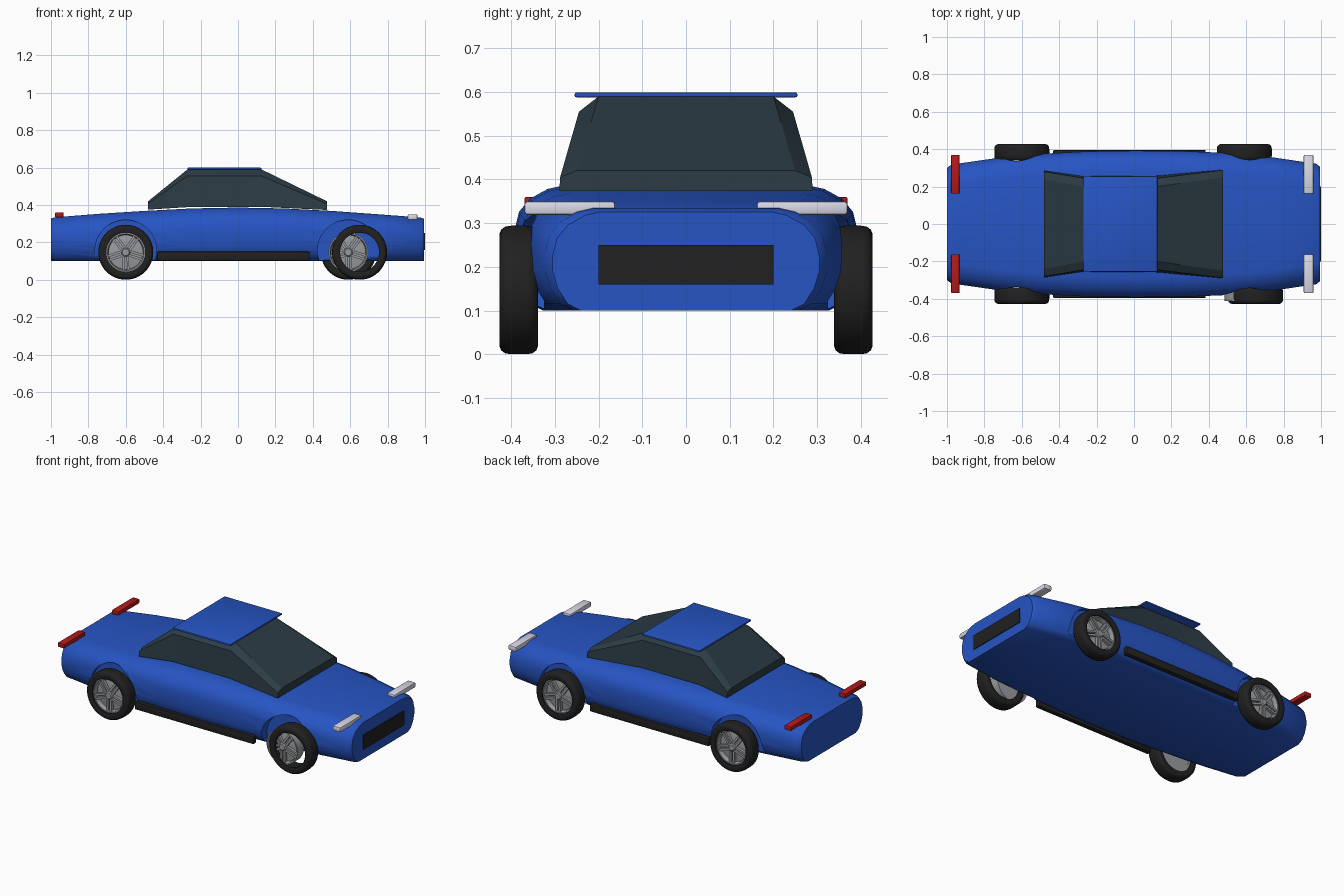
import bpy, bmesh, math
from mathutils import Matrix, Vector

if "Cube" in bpy.data.objects:
    bpy.data.objects.remove(bpy.data.objects["Cube"])


def material(name, rgb):
    m = bpy.data.materials.new(name)
    m.diffuse_color = (*rgb, 1)
    m.use_nodes = True
    m.node_tree.nodes["Principled BSDF"].inputs["Base Color"].default_value = m.diffuse_color
    return m


BLUE = material("blue_paint", (0.02, 0.09, 0.55))
GLASS = material("dark_glass", (0.025, 0.045, 0.06))
BLACK = material("black_rubber", (0.015, 0.015, 0.016))
RED = material("red_lens", (0.45, 0.01, 0.01))
WHITE = material("pale_lens", (0.7, 0.7, 0.8))
METAL = material("rim_metal", (0.32, 0.33, 0.35))


def finish(bm, name, mat, angle=35):
    bmesh.ops.recalc_face_normals(bm, faces=bm.faces)
    me = bpy.data.meshes.new(name)
    bm.to_mesh(me)
    bm.free()
    ob = bpy.data.objects.new(name, me)
    bpy.context.collection.objects.link(ob)
    if mat:
        me.materials.append(mat)
    smooth(ob, angle)
    return ob


def smooth(ob, angle=35):
    bpy.ops.object.select_all(action='DESELECT')
    bpy.context.view_layer.objects.active = ob
    ob.select_set(True)
    bpy.ops.object.shade_smooth_by_angle(angle=math.radians(angle))


def box(name, x, y, z, mat, bevel=0.0):
    bm = bmesh.new()
    size = [b - a for a, b in (x, y, z)]
    mid = [(a + b) / 2 for a, b in (x, y, z)]
    bmesh.ops.create_cube(bm, size=1, matrix=Matrix.Translation(mid) @ Matrix.Diagonal((*size, 1)))
    if bevel:
        bmesh.ops.bevel(bm, geom=bm.edges[:], offset=bevel, segments=2, profile=0.5, affect='EDGES')
    return finish(bm, name, mat)


def loft(name, sections, mat, angle):
    """sections: list of (x, half profile from top to bottom), mirrored in y"""
    bm = bmesh.new()
    rings = []
    for x, half in sections:
        pts = [(y, z) for y, z in half] + [(-y, z) for y, z in reversed(half)]
        rings.append([bm.verts.new((x, y, z)) for y, z in pts])
    n = len(rings[0])
    for a, b in zip(rings, rings[1:]):
        for i in range(n):
            bm.faces.new((a[i], a[(i + 1) % n], b[(i + 1) % n], b[i]))
    bm.faces.new(rings[0])
    bm.faces.new(rings[-1])
    return finish(bm, name, mat, angle)


def lathe(bm, profile, centre, side, closed=True, n=48):
    """spin (radius, depth) points round the axle"""
    rings = []
    for i in range(n):
        a = math.tau * i / n
        rings.append([bm.verts.new((centre[0] + r * math.cos(a), side * d, centre[1] + r * math.sin(a)))
                      for r, d in profile])
    k = len(profile)
    for i in range(n):
        a, b = rings[i], rings[(i + 1) % n]
        for j in range(k if closed else k - 1):
            bm.faces.new((a[j], a[(j + 1) % k], b[(j + 1) % k], b[j]))
    if not closed:
        bm.faces.new([r[0] for r in rings])
        bm.faces.new([r[-1] for r in rings])


# Body shell: x, half width, top height
stations = [(-1, .30, .328), (-.975, .318, .334), (-.75, .35, .352), (-.5, .375, .368), (-.25, .388, .381),
            (0, .392, .386), (.25, .39, .381), (.5, .38, .368), (.75, .355, .350), (.975, .322, .333),
            (.995, .305, .326)]
body_sections = []
for x, w, t in stations:
    body_sections.append((x, [(w - .11, t), (w - .075, t - .008), (w - .035, t - .03), (w - .01, t - .06),
                              (w, t - .1), (w, .19), (w - .012, .15), (w - .035, .115), (w - .065, .1)]))
body = loft("body", body_sections, BLUE, 40)

# Wheel arch recesses
bm = bmesh.new()
for x in (-.6, .59):
    for s in (-1, 1):
        lathe(bm, [(.165, .325), (.165, .5)], (x, .155), s, closed=False)
cutter = finish(bm, "arch_cutter", None)
mod = body.modifiers.new("arches", 'BOOLEAN')
mod.operation, mod.solver, mod.object = 'DIFFERENCE', 'EXACT', cutter
bpy.context.view_layer.objects.active = body
bpy.ops.object.modifier_apply(modifier=mod.name)
bpy.data.objects.remove(cutter)
smooth(body, 40)

# Cabin glass, waisted below the roof
cabin = [(-.48, [(.24, .42), (.28, .408), (.285, .375)]),
         (-.27, [(.20, .59), (.245, .555), (.255, .388)]),
         (.125, [(.20, .59), (.245, .555), (.258, .390)]),
         (.475, [(.25, .42), (.288, .405), (.29, .373)])]
loft("cabin_glass", cabin, GLASS, 25)
box("roof", (-.27, .125), (-.255, .255), (.588, .599), BLUE, .004)

# Grille, lights and skirts
box("grille", (.985, 1.0), (-.2, .2), (.16, .25), BLACK)
for s, side in ((-1, "right"), (1, "left")):
    lamp_y = sorted((s * .162, s * .37))
    box("headlight_" + side, (.907, .96), lamp_y, (.319, .35), WHITE, .007)
    box("taillight_" + side, (-.978, -.933), lamp_y, (.333, .36), RED, .005)
    box("skirt_" + side, (-.432, .383), sorted((s * .365, s * .396)), (.102, .15), BLACK, .006)

# Wheels
TYRE = [(.104, .345), (.128, .339), (.138, .342), (.145, .352), (.147, .366), (.147, .40),
        (.145, .414), (.138, .423), (.128, .427), (.104, .420)]
RING = [(.106, .35), (.106, .412), (.098, .412), (.092, .40), (.092, .35)]
DISC = [(.093, .352), (.093, .385), (.05, .392), (.024, .394)]
HUB = [(.024, .385), (.024, .408), (.018, .413)]
for x, end in ((-.6, "rear"), (.59, "front")):
    for s, side in ((-1, "right"), (1, "left")):
        # the front right tyre sits forward of its rim
        tx = .65 if (end, side) == ("front", "right") else x
        bm = bmesh.new()
        lathe(bm, TYRE, (tx, .147), s)
        finish(bm, f"tyre_{end}_{side}", BLACK, 45)
        bm = bmesh.new()
        lathe(bm, RING, (x, .147), s)
        lathe(bm, DISC, (x, .147), s, closed=False)
        lathe(bm, HUB, (x, .147), s, closed=False, n=20)
        # paired spokes
        for k in range(5):
            for off in (-.011, .011):
                m = (Matrix.Translation((x, s * .399, .147))
                     @ Matrix.Rotation(math.tau * k / 5 + .3, 4, 'Y')
                     @ Matrix.Translation((.056, 0, off)) @ Matrix.Diagonal((.08, .018, .013, 1)))
                bmesh.ops.create_cube(bm, size=1, matrix=m)
        finish(bm, f"rim_{end}_{side}", METAL)
